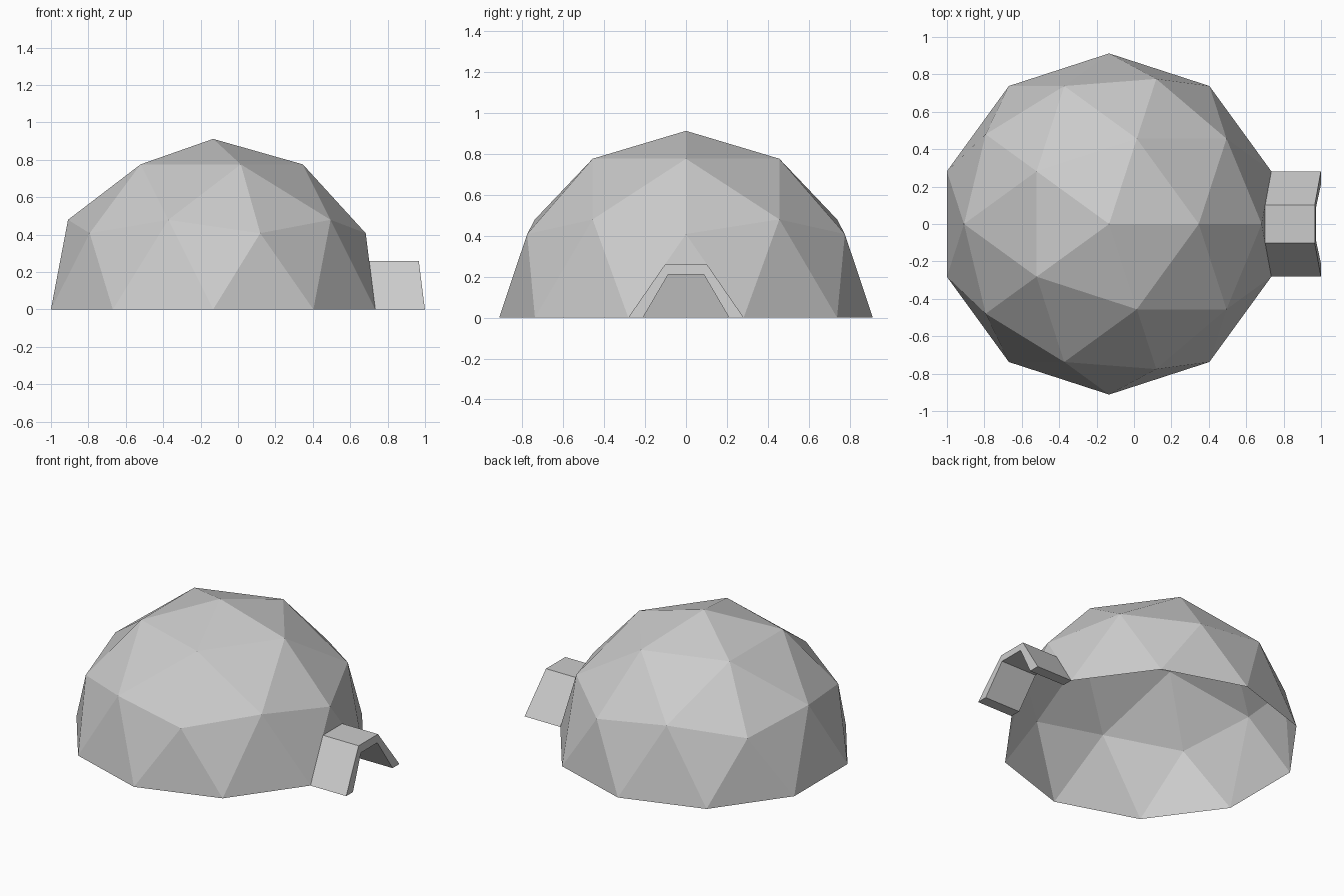
import bpy, bmesh, math

cube = bpy.data.objects.get("Cube")
if cube:
    bpy.data.objects.remove(cube, do_unlink=True)

RADIUS = 0.912
CENTRE_X = -0.133
DOOR_TOP = 0.26
PORCH_LENGTH = 0.265

snow = bpy.data.materials.new("pale grey")
snow.use_nodes = True
snow.diffuse_color = (0.6, 0.6, 0.6, 1)
snow.node_tree.nodes["Principled BSDF"].inputs["Base Color"].default_value = (0.6, 0.6, 0.6, 1)


def finish(bm, name):
    mesh = bpy.data.meshes.new(name)
    bm.to_mesh(mesh)
    bm.free()
    mesh.materials.append(snow)
    obj = bpy.data.objects.new(name, mesh)
    bpy.context.collection.objects.link(obj)


# Corners of the wall panel that holds the doorway
base_x = CENTRE_X + RADIUS * math.cos(math.radians(18))
base_y = RADIUS * math.sin(math.radians(18))
apex_z = RADIUS / math.sqrt(5)
apex_x = CENTRE_X + 2 * apex_z


def on_panel(y, z):
    return (base_x + (apex_x - base_x) * z / apex_z, y, z)


top_y = base_y * (1 - DOOR_TOP / apex_z)

# Dome: upper half of a faceted sphere, open underneath
bm = bmesh.new()
bmesh.ops.create_icosphere(bm, subdivisions=2, radius=RADIUS)
below = [v for v in bm.verts if v.co.z < -0.01]
bmesh.ops.delete(bm, geom=below, context='VERTS')
bmesh.ops.translate(bm, verts=bm.verts, vec=(CENTRE_X, 0, 0))

# Open the doorway panel, keeping its tip above the porch
panel = max(bm.faces, key=lambda f: f.calc_center_median().x)
bmesh.ops.delete(bm, geom=[panel], context='FACES_ONLY')
tip = [(-top_y, DOOR_TOP), (top_y, DOOR_TOP), (0, apex_z)]
bm.faces.new([bm.verts.new(on_panel(y, z)) for y, z in tip])
bmesh.ops.remove_doubles(bm, verts=bm.verts, dist=0.0001)
finish(bm, "dome")

# Porch: sloped arch extruded straight out from the panel
outer = [(-base_y, 0), (-top_y, DOOR_TOP), (top_y, DOOR_TOP), (base_y, 0)]
inner = [(-0.21, 0), (-0.087, 0.21), (0.087, 0.21), (0.21, 0)]
bm = bmesh.new()
outer_verts = [bm.verts.new(on_panel(y, z)) for y, z in outer]
inner_verts = [bm.verts.new(on_panel(y, z)) for y, z in inner]
ring = [bm.faces.new((outer_verts[i], outer_verts[i + 1], inner_verts[i + 1], inner_verts[i]))
        for i in range(3)]
result = bmesh.ops.extrude_face_region(bm, geom=ring, use_keep_orig=True)
moved = [g for g in result["geom"] if isinstance(g, bmesh.types.BMVert)]
bmesh.ops.translate(bm, verts=moved, vec=(PORCH_LENGTH, 0, 0))
bmesh.ops.recalc_face_normals(bm, faces=bm.faces)
finish(bm, "entrance_porch")
